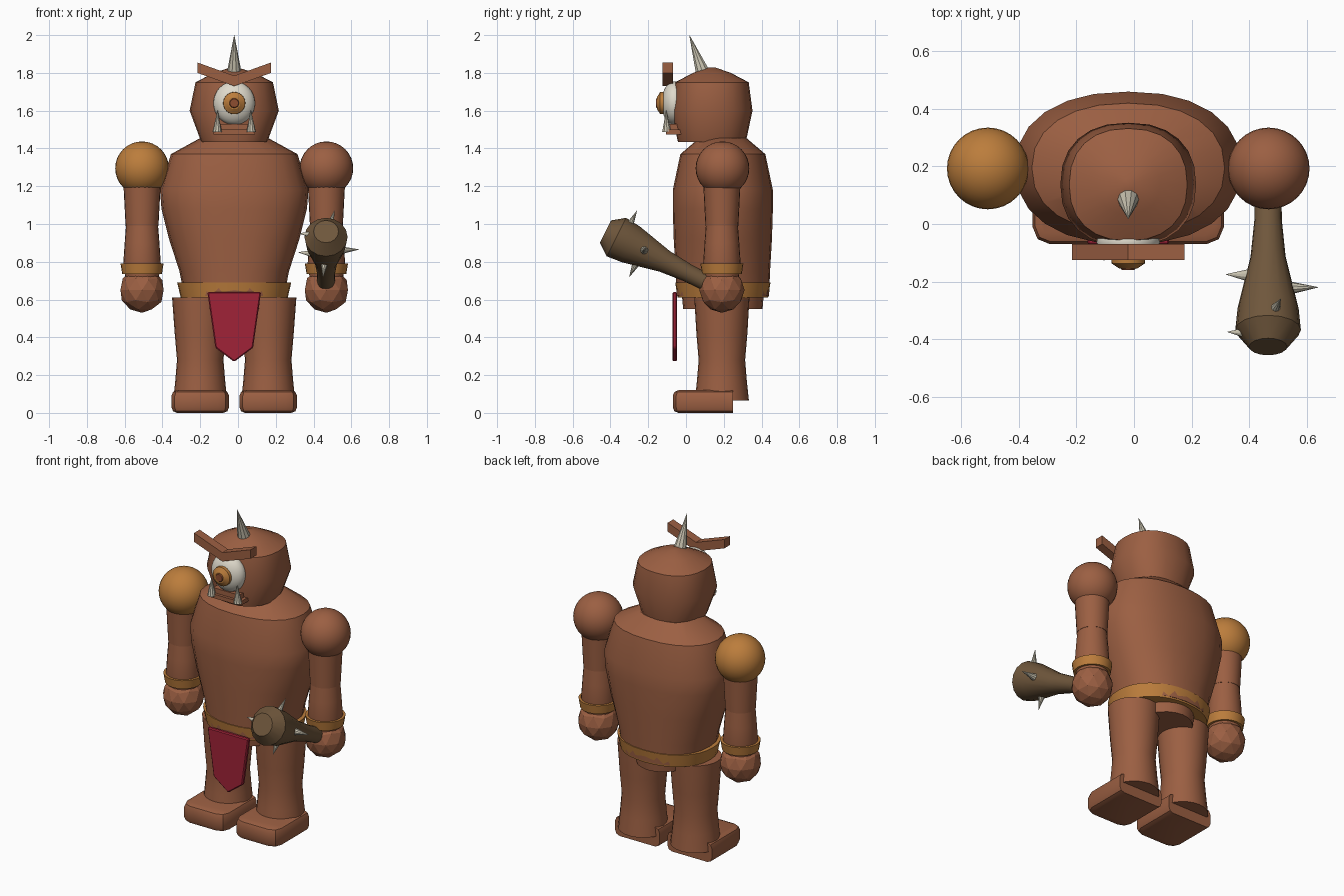
import bpy
import bmesh
from math import cos, sin, pi, radians, copysign
from mathutils import Vector, Matrix

if "Cube" in bpy.data.objects:
    bpy.data.objects.remove(bpy.data.objects["Cube"])

MID = Vector((-0.02, 0.195, 0))  # body axis
smooth_parts = []


def material(name, r, g, b):
    m = bpy.data.materials.new(name)
    m.use_nodes = True
    m.diffuse_color = (r, g, b, 1)
    m.node_tree.nodes["Principled BSDF"].inputs["Base Color"].default_value = (r, g, b, 1)
    return m


SKIN = material("brown_skin", 0.33, 0.115, 0.055)
GOLD = material("ochre", 0.50, 0.205, 0.045)
CLOTH = material("crimson_cloth", 0.35, 0.016, 0.038)
WOOD = material("club_wood", 0.16, 0.095, 0.045)
BONE = material("bone", 0.58, 0.54, 0.43)
WHITE = material("eye_white", 0.74, 0.70, 0.60)
PUPIL = material("pupil_brown", 0.27, 0.075, 0.03)


def finish(name, bm, mat, smooth=True):
    bmesh.ops.recalc_face_normals(bm, faces=bm.faces[:])
    mesh = bpy.data.meshes.new(name)
    bm.to_mesh(mesh)
    bm.free()
    mesh.materials.append(mat)
    ob = bpy.data.objects.new(name, mesh)
    bpy.context.collection.objects.link(ob)
    if smooth:
        smooth_parts.append(ob)
    return ob


def loft(name, rings, origin, mat, axis=(0, 0, 1), power=2.0, sides=24, smooth=True):
    """Stack (height, rx, ry) superellipse rings along an axis and cap the ends."""
    bm = bmesh.new()
    place = Matrix.Translation(origin)
    if tuple(axis) != (0, 0, 1):
        place = place @ Vector(axis).to_track_quat('Z', 'Y').to_matrix().to_4x4()
    loops = []
    for h, rx, ry in rings:
        loop = []
        for i in range(sides):
            c, s = cos(2 * pi * i / sides), sin(2 * pi * i / sides)
            p = Vector((rx * copysign(abs(c) ** (2 / power), c),
                        ry * copysign(abs(s) ** (2 / power), s), h))
            loop.append(bm.verts.new(place @ p))
        loops.append(loop)
    for a, b in zip(loops, loops[1:]):
        for i in range(sides):
            j = (i + 1) % sides
            bm.faces.new((a[i], a[j], b[j], b[i]))
    bm.faces.new(loops[0])
    bm.faces.new(loops[-1])
    return finish(name, bm, mat, smooth)


def ball(name, origin, radii, mat):
    bm = bmesh.new()
    bmesh.ops.create_uvsphere(bm, u_segments=32, v_segments=16, radius=1,
                              matrix=Matrix.Translation(origin) @ Matrix.Diagonal((*radii, 1)))
    return finish(name, bm, mat)


def spike(name, base, tip, radius, mat=BONE):
    d = Vector(tip) - Vector(base)
    return loft(name, [(0, radius, radius), (d.length, 0.0008, 0.0008)], base, mat,
                axis=d.normalized(), sides=10, smooth=False)


def plate(name, outline, y0, y1, mat):
    """Extrude an x-z outline (relative to the body axis) from y0 to y1."""
    bm = bmesh.new()
    face = bm.faces.new([bm.verts.new((MID.x + x, y0, z)) for x, z in outline])
    out = bmesh.ops.extrude_face_region(bm, geom=[face])
    verts = [v for v in out["geom"] if isinstance(v, bmesh.types.BMVert)]
    bmesh.ops.translate(bm, verts=verts, vec=(0, y1 - y0, 0))
    return finish(name, bm, mat, smooth=False)


def at(x, y, z):
    return Vector((MID.x + x, y, z))


# Torso, hips and belt
loft("torso", [(0.62, .265, .245), (0.75, .29, .25), (0.92, .345, .26), (1.08, .385, .265),
               (1.18, .393, .265), (1.37, .335, .225), (1.455, .18, .125)], MID, SKIN, power=2.25)
loft("hips", [(0.55, .175, .21), (0.66, .19, .22)], MID, SKIN)
loft("belt", [(0.61, .283, .24), (0.69, .302, .252)], MID, GOLD, power=2.15, sides=32)

# Head
loft("head", [(1.435, .175, .18), (1.60, .236, .215), (1.75, .205, .195),
              (1.80, .11, .10), (1.828, .02, .02)], at(0, .137, 0), SKIN, power=2.3)

# Eye, facing forward
EYE_Z = 1.64
ball("eyeball", at(0, -.062, EYE_Z), (.11, .068, .115), WHITE)
loft("iris", [(0, .06, .06), (.035, .058, .058), (.052, .032, .032)],
     at(0, -.102, EYE_Z), GOLD, axis=(0, -1, 0))
loft("pupil", [(0, .028, .028), (.010, .022, .022)], at(0, -.150, EYE_Z), PUPIL, axis=(0, -1, 0))

# Brow, horn and mouth
plate("brow", [(-.195, 1.855), (-.195, 1.80), (0, 1.73), (.195, 1.80), (.195, 1.855), (0, 1.785)],
      -.125, -.07, SKIN)
spike("horn", at(0, .10, 1.77), at(0, .018, 2.0), .045)
plate("lower_lip", [(-.11, 1.475), (.11, 1.475), (.11, 1.50), (-.11, 1.50)], -.105, -.02, SKIN)
plate("mouth", [(-.09, 1.50), (.09, 1.50), (.09, 1.53), (-.09, 1.53)], -.088, -.02, SKIN)

# Loincloth
cloth = plate("loincloth", [(-.142, .64), (.142, .64), (.10, .345), (0, .27), (-.10, .345)],
              -.072, -.047, CLOTH)
bevel = cloth.modifiers.new("soft_edge", 'BEVEL')
bevel.width, bevel.segments = .006, 1


def foot(name, x):
    """Chunky shoe block with rounded outline and a sloped toe."""
    bm = bmesh.new()
    bmesh.ops.create_cube(bm, size=1, matrix=Matrix.Translation((x, .09, .06))
                          @ Matrix.Diagonal((.305, .32, .12, 1)))
    toe = [e for e in bm.edges if all(v.co.y < 0 for v in e.verts)
           and abs(e.verts[0].co.z - e.verts[1].co.z) > .05]
    bmesh.ops.bevel(bm, geom=toe, offset=.06, segments=2, profile=.5, affect='EDGES')
    rim = [e for e in bm.edges if abs(e.verts[0].co.z - e.verts[1].co.z) < .01
           and not all(v.co.y > .24 for v in e.verts)]
    bmesh.ops.bevel(bm, geom=rim, offset=.03, segments=2, profile=.5, affect='EDGES')
    return finish(name, bm, SKIN)


# Limbs, mirrored about the body axis
for side, s in (("right", -1), ("left", 1)):
    leg = at(s * .18, .19, 0)
    loft(side + "_leg", [(.065, .143, .143), (.17, .132, .132), (.28, .123, .123),
                         (.42, .135, .135), (.61, .149, .146)], leg, SKIN)
    foot(side + "_foot", leg.x)

    arm = at(s * .488, .19, 0)
    ball(side + "_shoulder", arm + Vector((0, .003, 1.295)), (.142,) * 3,
         GOLD if s < 0 else SKIN)
    loft(side + "_upper_arm", [(.99, .087, .087), (1.20, .098, .098)], arm, SKIN)
    loft(side + "_forearm", [(.70, .085, .085), (.78, .1, .1), (.90, .092, .092),
                             (.99, .085, .085)], arm, SKIN)
    loft(side + "_bracelet", [(.735, .105, .105), (.79, .114, .114)], arm, GOLD)
    bm = bmesh.new()
    bmesh.ops.create_icosphere(bm, subdivisions=2, radius=.12,
                               matrix=Matrix.Translation(arm + Vector((0, 0, .65))))
    finish(side + "_hand", bm, SKIN, smooth=False)
    spike(side + "_tusk", at(s * .09, -.102, 1.488), at(s * .088, -.105, 1.60), .025)

# Club held in the left hand
GRIP = at(.486, .19, .65)
AIM = Vector((0, -.893, .449)).normalized()
loft("club", [(0, .045, .045), (.20, .048, .048), (.34, .061, .061), (.54, .106, .106),
              (.625, .114, .114), (.69, .066, .066)], GRIP, WOOD, axis=AIM, sides=16)
for i, tip in enumerate([(.64, -.22, .865), (.51, -.26, 1.07), (.32, -.175, .85),
                         (.325, -.375, .95), (.45, -.30, .72)]):
    tip = Vector(tip)
    root = GRIP + AIM * (tip - GRIP).dot(AIM)
    spike(f"club_spike_{i + 1}", root.lerp(tip, .3), tip, .028)

# Outward spike on the club's side
spike("club_spike_6", (.50, -.24, .89), (.50, -.275, .98), .02)

# Smooth the rounded parts, keeping hard edges
bpy.ops.object.select_all(action='DESELECT')
for ob in smooth_parts:
    ob.select_set(True)
bpy.context.view_layer.objects.active = smooth_parts[0]
bpy.ops.object.shade_smooth_by_angle(angle=radians(32))
